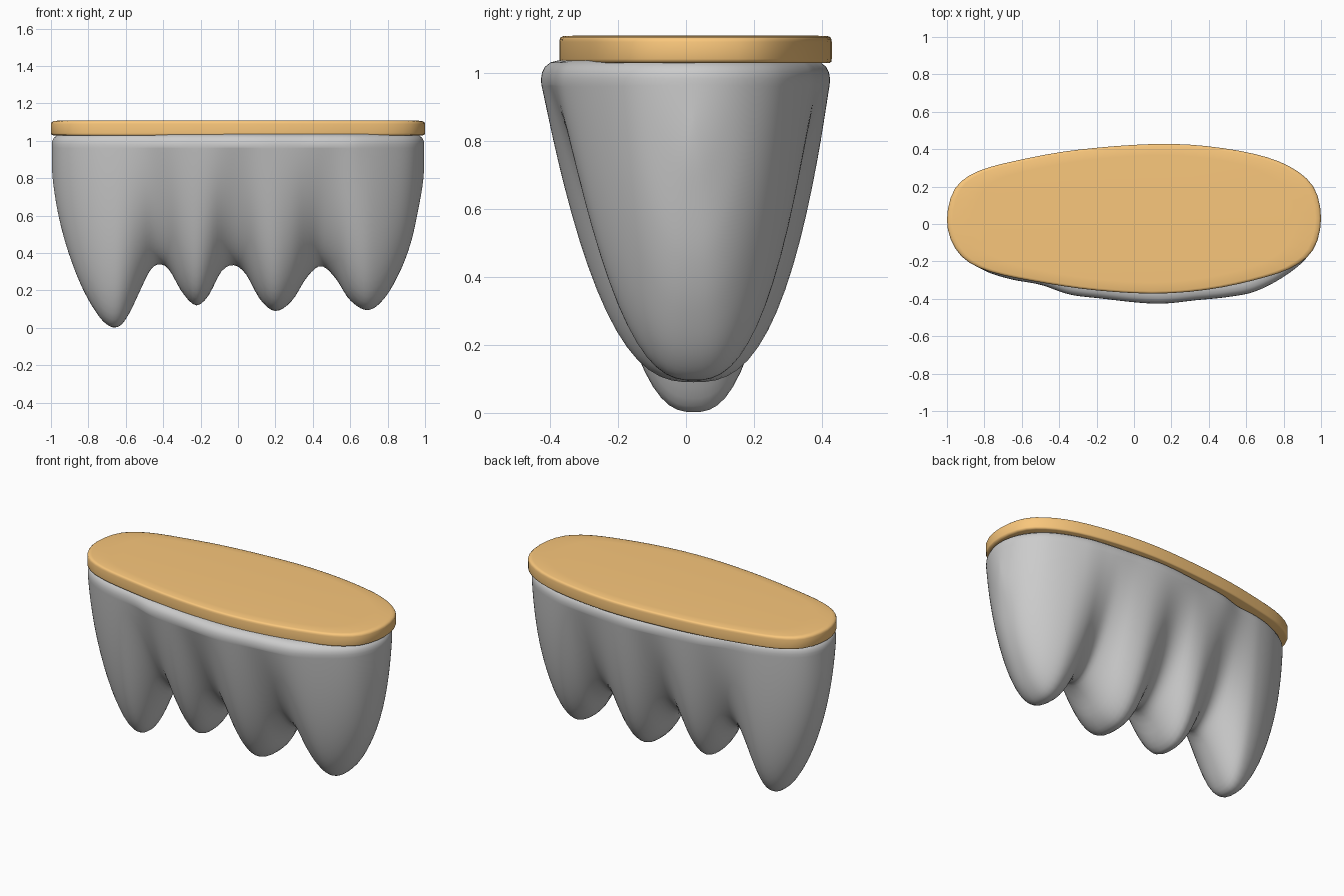
import bpy, bmesh, math

if "Cube" in bpy.data.objects:
    bpy.data.objects.remove(bpy.data.objects["Cube"])

def curve(points):
    """Smooth function of the angle u = asin(x) through (x, value) points."""
    us = [math.asin(p[0]) for p in points]
    vs = [p[1] for p in points]
    n = len(us)
    tan = []
    for i in range(n):
        a, b = max(i - 1, 0), min(i + 1, n - 1)
        tan.append((vs[b] - vs[a]) / (us[b] - us[a]))

    def f(u):
        i = 0
        while i < n - 2 and u > us[i + 1]:
            i += 1
        h = us[i + 1] - us[i]
        t = (u - us[i]) / h
        return ((2*t**3 - 3*t*t + 1) * vs[i] + (t**3 - 2*t*t + t) * h * tan[i]
                + (3*t*t - 2*t**3) * vs[i + 1] + (t**3 - t*t) * h * tan[i + 1])
    return f

def finish(bm, name, angle):
    """Turn a bmesh into a smooth-shaded object."""
    bmesh.ops.remove_doubles(bm, verts=bm.verts, dist=0.0005)
    bmesh.ops.recalc_face_normals(bm, faces=bm.faces)
    me = bpy.data.meshes.new(name)
    bm.to_mesh(me)
    bm.free()
    ob = bpy.data.objects.new(name, me)
    bpy.context.collection.objects.link(ob)
    bpy.ops.object.select_all(action='DESELECT')
    ob.select_set(True)
    bpy.context.view_layer.objects.active = ob
    bpy.ops.object.shade_smooth_by_angle(angle=math.radians(angle))
    return ob

# Lower edge of the four lobes, seen from the front
lower = curve([(-1, .88), (-.99, .75), (-.96, .58), (-.91, .4), (-.83, .2), (-.75, .065),
               (-.705, .018), (-.665, .002), (-.625, .018), (-.58, .085), (-.53, .19), (-.47, .31),
               (-.42, .34), (-.37, .31),
               (-.3, .19), (-.225, .12), (-.16, .17), (-.09, .3), (-.025, .335), (.04, .29),
               (.12, .15), (.2, .09), (.29, .145), (.37, .27), (.445, .33), (.52, .27),
               (.6, .15), (.695, .095), (.78, .15), (.87, .3), (.93, .46), (.97, .64),
               (.99, .75), (1, .88)])
# Body outline near its top, and roundness of each cross-section
body_front = curve([(-1, .02), (-.95, -.14), (-.8, -.25), (-.66, -.295), (-.5, -.325), (-.35, -.375),
                    (-.2, -.395), (.12, -.425), (.35, -.405), (.5, -.39), (.65, -.36), (.85, -.25),
                    (.95, -.15), (1, .02)])
body_back = curve([(-1, .02), (-.95, .16), (-.8, .26), (-.66, .305), (-.5, .325), (-.35, .37),
                   (-.2, .39), (.12, .422), (.35, .405), (.5, .39), (.65, .365), (.85, .28),
                   (.95, .18), (1, .02)])
power = curve([(-1, .42), (-.66, .375), (-.42, .51), (-.22, .385), (-.02, .51), (.2, .37),
               (.445, .51), (.7, .38), (1, .42)])

# Body: U-shaped sections lofted along x, with a rounded upper rim
N, M, WALL = 140, 40, .965
RIM = [(1.002, .982), (.995, 1.0), (.975, 1.017), (.935, 1.03), (.88, 1.036)]
bm = bmesh.new()
rows = []
for i in range(N + 1):
    u = -math.pi / 2 + math.pi * i / N
    x, zb, p = math.sin(u) * .995, lower(u), power(u)
    f, b = body_front(u), body_back(u)
    c, h = (f + b) / 2, (b - f) / 2
    bulge = .03 + .1 * min(1, 2 * x * x)      # outer lobes bulge more near the top
    pts = []
    for j in range(M + 1):
        t = math.sin(-math.pi / 2 + math.pi * j / M)
        s = abs(t) ** (1 / p)
        y = math.copysign(s ** (p - bulge * s), t) if s > 1e-9 else 0
        pts.append((x, c + (.022 - c) * (1 - s) + h * y, zb + (WALL - zb) * s))
    for k, z in RIM:
        pts.append((x * (1 - max(0, 1 - k) * .45), c + h * k, z))
    pts.append((x * .94, c, 1.038))
    for k, z in reversed(RIM):
        pts.append((x * (1 - max(0, 1 - k) * .45), c - h * k, z))
    rows.append([bm.verts.new(q) for q in pts])
for r0, r1 in zip(rows, rows[1:]):
    for j in range(len(r0)):
        k = (j + 1) % len(r0)
        bm.faces.new((r0[j], r0[k], r1[k], r1[j]))
finish(bm, "lobed_body", 60)

# Plate: flat oval lid with softened edges
plate_front = curve([(-1, .02), (-.93, -.165), (-.8, -.245), (-.5, -.312), (-.2, -.355), (.12, -.372),
                     (.4, -.35), (.7, -.285), (.85, -.23), (.96, -.135), (1, .03)])
plate_back = curve([(-1, .02), (-.96, .185), (-.85, .275), (-.6, .345), (-.3, .397), (.12, .428),
                    (.4, .415), (.7, .36), (.87, .285), (.97, .18), (1, .03)])
bm = bmesh.new()
K = 32
us = [-math.pi / 2 + math.pi * i / K for i in range(K + 1)]
ring = [(math.sin(u), plate_front(u)) for u in us]
ring += [(math.sin(u), plate_back(u)) for u in us[-2:0:-1]]
levels = []
for k, z in [(.985, 1.028), (.997, 1.032), (1, 1.04), (1, 1.09), (.997, 1.098), (.99, 1.104),
             (.97, 1.107), (.85, 1.109)]:
    levels.append([bm.verts.new((x * k, .028 + (y - .028) * k, z)) for x, y in ring])
for a, b in zip(levels, levels[1:]):
    for j in range(len(a)):
        k = (j + 1) % len(a)
        bm.faces.new((a[j], a[k], b[k], b[j]))
bm.faces.new(levels[0])
bm.faces.new(levels[-1])
plate = finish(bm, "top_plate", 60)
mat = bpy.data.materials.new("tan")
mat.diffuse_color = (.95, .57, .2, 1)
mat.use_nodes = True
mat.node_tree.nodes["Principled BSDF"].inputs["Base Color"].default_value = mat.diffuse_color
plate.data.materials.append(mat)
